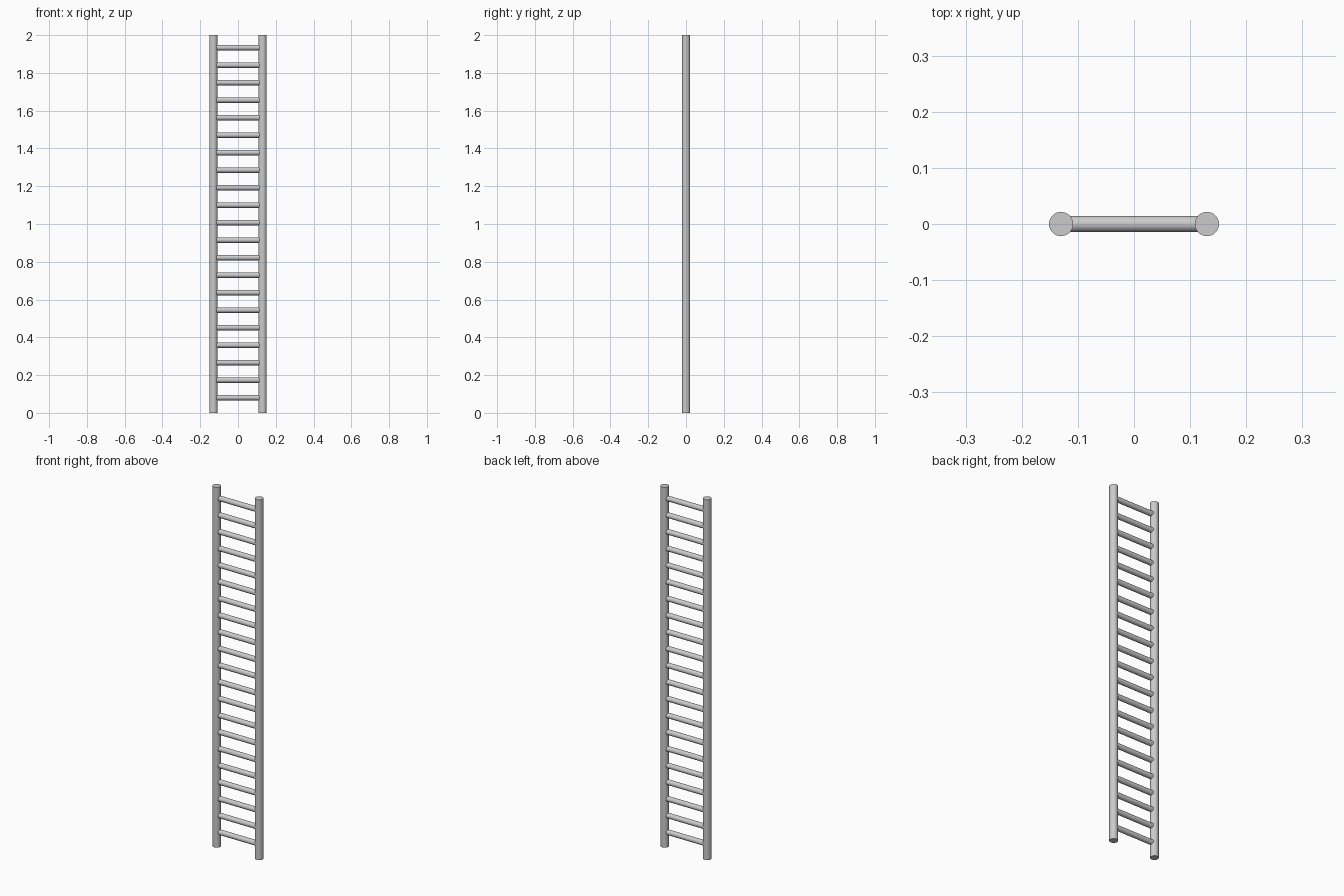
import bpy
import math

if "Cube" in bpy.data.objects:
    bpy.data.objects.remove(bpy.data.objects["Cube"])

RAIL_X, RAIL_R, HEIGHT = 0.13, 0.0215, 2.0
RUNG_R, RUNG_COUNT, RUNG_LOW, RUNG_HIGH = 0.0143, 21, 0.081, 1.934

steel = bpy.data.materials.new("grey steel")
steel.diffuse_color = (0.6, 0.6, 0.6, 1)
steel.use_nodes = True
steel.node_tree.nodes["Principled BSDF"].inputs["Base Color"].default_value = steel.diffuse_color


def tube(name, radius, length, location, rotation=(0, 0, 0)):
    """Smooth-sided capped cylinder."""
    bpy.ops.mesh.primitive_cylinder_add(vertices=48, radius=radius, depth=length,
                                        location=location, rotation=rotation)
    obj = bpy.context.object
    obj.name = name
    obj.data.materials.append(steel)
    bpy.ops.object.shade_smooth_by_angle(angle=math.radians(30))
    return obj


# Upright rails
for side, name in ((-1, "left_rail"), (1, "right_rail")):
    tube(name, RAIL_R, HEIGHT, (side * RAIL_X, 0, HEIGHT / 2))

# Evenly spaced rungs, ending inside the rails
step = (RUNG_HIGH - RUNG_LOW) / (RUNG_COUNT - 1)
for i in range(RUNG_COUNT):
    tube(f"rung_{i + 1}", RUNG_R, 2 * RAIL_X - 0.02, (0, 0, RUNG_LOW + i * step),
         (0, math.pi / 2, 0))
